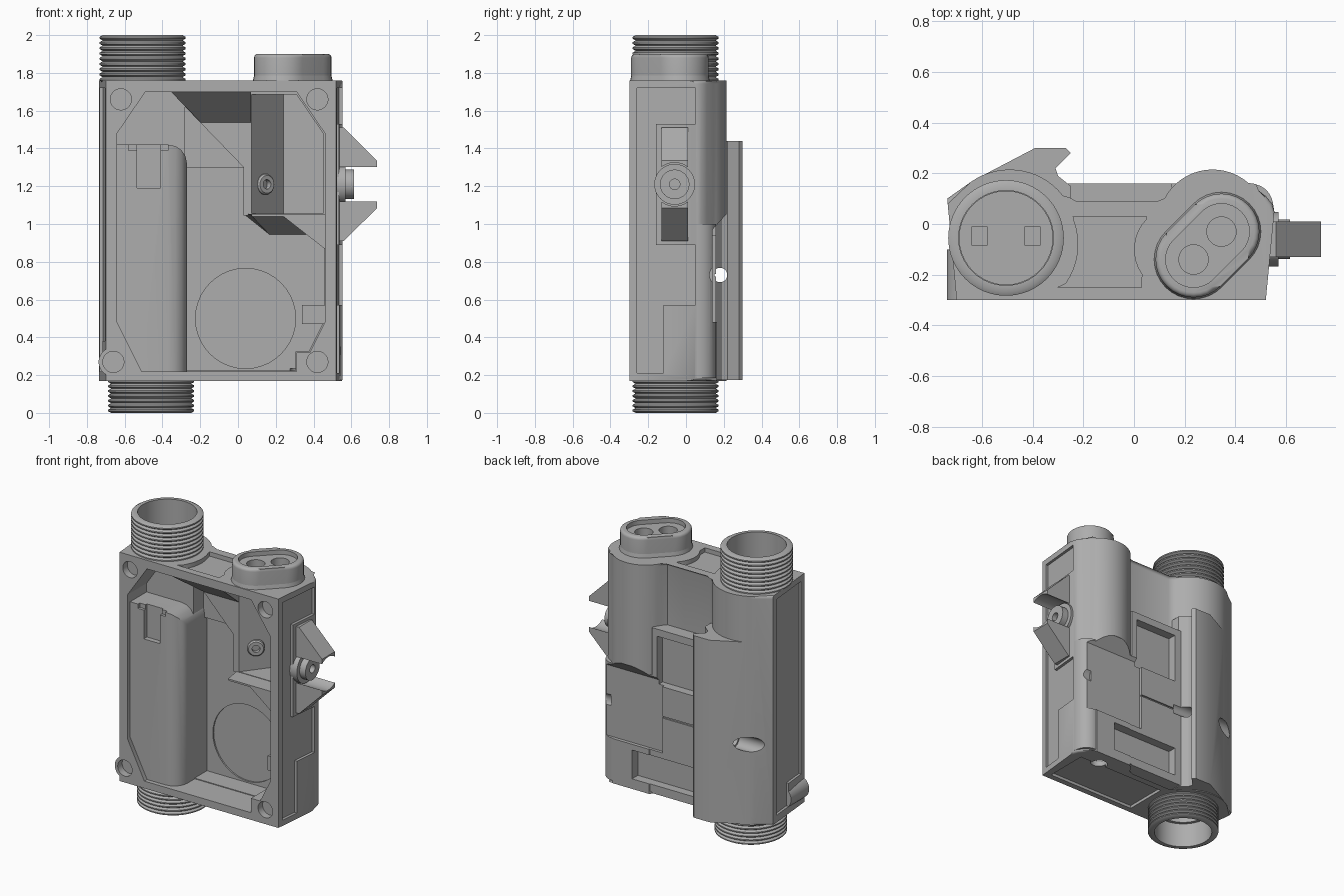
import bpy, bmesh, math
from mathutils import Vector, Matrix

if "Cube" in bpy.data.objects:
    bpy.data.objects.remove(bpy.data.objects["Cube"])

grey = bpy.data.materials.new("plain_grey")
grey.use_nodes = True
grey.diffuse_color = (0.42, 0.42, 0.42, 1)
grey.node_tree.nodes["Principled BSDF"].inputs["Base Color"].default_value = (0.42, 0.42, 0.42, 1)


def finish(bm, name):
    bmesh.ops.recalc_face_normals(bm, faces=bm.faces)
    mesh = bpy.data.meshes.new(name)
    bm.to_mesh(mesh)
    bm.free()
    mesh.materials.append(grey)
    ob = bpy.data.objects.new(name, mesh)
    bpy.context.collection.objects.link(ob)
    return ob


def prism(name, axis, poly, a, b, poly2=None, shear=0, edge_rule=None, width=0.02):
    """Extrude (or loft) a flat outline along an axis; optionally bevel chosen edges."""
    place = {"x": lambda u, v, w: (w + shear * (u + 0.3), u, v),
             "y": lambda u, v, w: (u, w, v),
             "z": lambda u, v, w: (u, v, w)}[axis]
    bm = bmesh.new()
    low = [bm.verts.new(place(u, v, a)) for u, v in poly]
    high = [bm.verts.new(place(u, v, b)) for u, v in (poly2 or poly)]
    bm.faces.new(low)
    bm.faces.new(high)
    n = len(low)
    for i in range(n):
        j = (i + 1) % n
        bm.faces.new((low[i], low[j], high[j], high[i]))
    if edge_rule:
        chosen = [e for e in bm.edges if edge_rule(e.verts[0].co, e.verts[1].co)]
        bmesh.ops.bevel(bm, geom=chosen, offset=width, segments=4, profile=0.5, affect="EDGES")
    return finish(bm, name)


def rect(u0, v0, u1, v1):
    return [(u0, v0), (u1, v0), (u1, v1), (u0, v1)]


def box(name, lo, hi, edge_rule=None, width=0.02):
    return prism(name, "z", rect(lo[0], lo[1], hi[0], hi[1]), lo[2], hi[2],
                 edge_rule=edge_rule, width=width)


def arc(cx, cy, r, a0, a1, n=16):
    angles = [math.radians(a0 + (a1 - a0) * i / n) for i in range(n + 1)]
    return [(cx + r * math.cos(t), cy + r * math.sin(t)) for t in angles]


def disc(cx, cy, r, n=40):
    return arc(cx, cy, r, 0, 360 - 360 / n, n - 1)


def capsule(r):
    return arc(0.345, -0.03, r, -45, 135) + arc(0.235, -0.14, r, 135, 315)


def combine(target, operation, other):
    mod = target.modifiers.new("combine", "BOOLEAN")
    mod.operation = operation
    mod.solver = "EXACT"
    mod.object = other
    bpy.context.view_layer.objects.active = target
    bpy.ops.object.modifier_apply(modifier=mod.name)
    bpy.data.objects.remove(other)


def smooth(ob):
    bpy.ops.object.select_all(action="DESELECT")
    ob.select_set(True)
    bpy.context.view_layer.objects.active = ob
    bpy.ops.object.shade_smooth_by_angle(angle=math.radians(32))


def lathe(name, profile, cx, cy, steps=64):
    """Revolve a closed radius/height profile."""
    bm = bmesh.new()
    rings = []
    for i in range(steps):
        t = math.tau * i / steps
        rings.append([bm.verts.new((cx + r * math.cos(t), cy + r * math.sin(t), z)) for r, z in profile])
    for i in range(steps):
        p, q = rings[i], rings[(i + 1) % steps]
        for k in range(len(profile)):
            m = (k + 1) % len(profile)
            bm.faces.new((p[k], q[k], q[m], p[m]))
    return finish(bm, name)


# Housing outline with two rounded columns, rim edges softened except at the front
outline = [(-0.70, -0.3), (0.52, -0.3), (0.554, 0.05), (0.545, 0.08), (0.52, 0.11)]
outline += arc(0.31, 0.0, 0.215, 42, 152) + [(0.095, 0.07), (-0.23, 0.07)]
outline += arc(-0.49, -0.05, 0.265, 32, 125) + [(-0.737, 0.1)]
rim = lambda p, q: abs(p.z - q.z) < 0.001 and min(p.y, q.y) > -0.29
body = prism("housing", "z", outline, 0.17, 1.76, edge_rule=rim, width=0.018)

# Rear plate, lower rear fill, hooked rear flange and corner boss
combine(body, "UNION", box("rear_plate", (-0.3, 0, 0.18), (0.15, 0.16, 1.33)))
lower_back = [(-0.28, 0.01), (0.54, 0.01), (0.552, 0.06)] + arc(0.46, 0.07, 0.089, 10, 90, 8) + [(-0.28, 0.159)]
combine(body, "UNION", prism("lower_back", "z", lower_back, 0.185, 1.0))
flange = [(-0.7, 0.02), (-0.733, 0.1), (-0.6, 0.19), (-0.39, 0.3), (-0.27, 0.3), (-0.25, 0.28),
          (-0.31, 0.22), (-0.30, 0.19), (-0.25, 0.15), (-0.25, 0.02)]
combine(body, "UNION", prism("flange", "z", flange, 0.175, 1.44))
combine(body, "UNION", prism("corner_boss", "y", disc(-0.66, 0.27, 0.078), -0.299, -0.08))

# Front cavity with deeper lower wall, corner triangle and right pocket
opening = [(-0.64, 0.48), (-0.51, 0.22), (0.31, 0.22), (0.31, 0.32), (0.38, 0.32),
           (0.46, 0.48), (0.46, 1.48), (0.31, 1.7), (-0.49, 1.7), (-0.64, 1.48)]
combine(body, "DIFFERENCE", prism("cut", "y", opening, -0.4, -0.09))
lower_wall = [(-0.4, 0.225), (0.305, 0.225), (0.305, 0.325), (0.375, 0.325), (0.455, 0.485),
              (0.455, 1.045), (0.03, 1.045), (0.03, 1.3), (-0.4, 1.3)]
combine(body, "DIFFERENCE", prism("cut", "y", lower_wall, -0.1, 0.045))
triangle = [(-0.28, 1.29), (0.03, 1.29), (0.03, 1.3), (-0.28, 1.62)]
combine(body, "DIFFERENCE", prism("cut", "y", triangle, -0.1, 0.02))
pocket = [(0.45, 1.055), (0.45, 1.48), (0.31, 1.685)]
combine(body, "DIFFERENCE", prism("cut", "y", [(0.06, 1.685), (0.06, 1.055)] + pocket, -0.105, 0.13,
                                  [(0.24, 1.685), (0.24, 1.055)] + pocket))
combine(body, "DIFFERENCE", prism("cut", "y", disc(0.04, 0.5, 0.265), 0.0, 0.055))

# Sloped ceiling wedge and shelf with a sloped underside
combine(body, "UNION", prism("ceiling_wedge", "y", [(-0.36, 1.71), (-0.35, 1.695), (0.07, 1.695), (0.07, 1.71)],
                             -0.28, -0.08, [(-0.36, 1.71), (-0.19, 1.53), (0.07, 1.53), (0.07, 1.71)]))
combine(body, "UNION", prism("shelf", "y", [(0.07, 1.052), (0.075, 1.04), (0.24, 1.04), (0.47, 0.86), (0.47, 1.052)],
                             -0.21, 0.06, [(0.03, 1.052), (0.17, 0.94), (0.37, 0.94), (0.47, 0.862), (0.47, 1.052)]))

# Inner tube housing with rounded right side
inner = lambda p, q: (min(p.x, q.x) > -0.28 and
                      (max(p.y, q.y) < -0.2 or min(p.z, q.z) > 1.4))
combine(body, "UNION", box("inner_column", (-0.66, -0.27, 0.2), (-0.27, 0.06, 1.42), inner, 0.1))
combine(body, "DIFFERENCE", box("cut", (-0.535, -0.35, 1.19), (-0.41, -0.235, 1.45)))
combine(body, "DIFFERENCE", box("cut", (-0.58, -0.35, 1.39), (-0.37, -0.25, 1.45)))

# Tube bores, battery contact slots and bottom opening
combine(body, "DIFFERENCE", prism("cut", "z", disc(-0.46, -0.055, 0.165), 0.1, 1.25))
combine(body, "DIFFERENCE", prism("cut", "z", disc(-0.505, -0.055, 0.184), 1.725, 1.8))
for x in (-0.61, -0.4):
    combine(body, "DIFFERENCE", box("cut", (x - 0.03, -0.085, 1.65), (x + 0.03, -0.01, 1.8)))
combine(body, "DIFFERENCE", box("cut", (-0.19, -0.26, 0.1), (0.48, 0.04, 0.19)))
combine(body, "DIFFERENCE", prism("cut", "z", disc(0.33, 0.04, 0.055), 0.1, 0.235))

# Front screw holes
for x, z in ((-0.62, 1.66), (0.42, 1.66), (0.42, 0.27), (-0.66, 0.27)):
    combine(body, "DIFFERENCE", prism("cut", "y", disc(x, z, 0.056, 28), -0.4, -0.25))

# Top recess with concave sides
top_recess = ([(-0.30, -0.25), (0.03, -0.25)] + arc(0.17, -0.1, 0.17, 215, 135, 8) +
              [(0.05, 0.03), (-0.24, 0.03)] + arc(-0.49, -0.08, 0.27, 20, -35, 8))
combine(body, "DIFFERENCE", prism("cut", "z", top_recess, 1.73, 1.8))

# Rear windows, groove, saddle, cross hole and side notch
for (x0, z0, x1, z1), y in (((-0.21, 0.94, 0.11, 1.28), 0.1), ((-0.21, 0.24, 0.3, 0.44), 0.1),
                            ((-0.24, 0.723, 0.09, 0.735), 0.15)):
    combine(body, "DIFFERENCE", prism("cut", "y", rect(x0, z0, x1, z1), y, 0.21))
saddle = [(0.4, 1.05), (0.212, 1.05), (0.14, 0.97), (0.14, 0.48), (0.164, 0.48), (0.164, 0.1), (0.4, 0.1)]
combine(body, "DIFFERENCE", prism("cut", "x", saddle, 0.07, 0.7))
combine(body, "DIFFERENCE", prism("cut", "x", disc(0.18, 0.73, 0.038), -0.9, -0.2))
combine(body, "DIFFERENCE", prism("cut", "x", disc(0.18, 0.73, 0.05), -0.9, -0.5))
combine(body, "DIFFERENCE", prism("cut", "x", disc(0.18, 0.73, 0.055), 0.48, 0.7))

# Recessed side panels on the slanted sides
right_panel = [(-0.26, 1.72), (0.05, 1.72), (0.05, 1.53), (-0.16, 1.53), (-0.16, 0.89),
               (0.05, 0.89), (0.05, 0.57), (-0.12, 0.57), (-0.12, 0.21), (-0.26, 0.21)]
combine(body, "DIFFERENCE", prism("cut", "x", right_panel, 0.503, 0.65, shear=0.09))
left_panel = [(-0.26, 1.72), (0.05, 1.72), (0.05, 0.22), (-0.1, 0.22), (-0.1, 0.38), (-0.26, 0.38)]
combine(body, "DIFFERENCE", prism("cut", "x", left_panel, -0.85, -0.683, shear=-0.09))
smooth(body)


# Threaded tube ends
def threaded_tube(name, cx, z0, z1, turns, bore):
    profile = [(bore, z1), (bore, z0)]
    pitch = (z1 - z0) / turns
    for i in range(turns):
        z = z0 + i * pitch
        profile += [(0.212, z), (0.228, z + pitch * 0.35), (0.228, z + pitch * 0.65)]
    profile.append((0.212, z1))
    smooth(lathe(name, profile, cx, -0.055))


threaded_tube("upper_threaded_tube", -0.505, 1.75, 2.0, 9, 0.187)
threaded_tube("lower_threaded_tube", -0.46, 0.0, 0.18, 7, 0.185)

# Oblong socket on top with two holes
top_edge = lambda p, q: min(p.z, q.z) > 1.89
socket = prism("top_socket", "z", capsule(0.15), 1.75, 1.9, edge_rule=top_edge, width=0.02)
combine(socket, "DIFFERENCE", prism("cut", "z", capsule(0.11), 1.87, 2.0))
for x, y in ((0.235, -0.14), (0.345, -0.03)):
    combine(socket, "DIFFERENCE", prism("cut", "z", disc(x, y, 0.058, 32), 1.82, 2.0))
smooth(socket)
smooth(prism("socket_foot", "z", capsule(0.158), 1.75, 1.785, capsule(0.15)))

# Side latch mount: base, pivot, pin hole and two wedge fins scooped around the pivot
smooth(prism("latch_base", "x", disc(-0.06, 1.21, 0.108), 0.5, 0.57))
pivot = prism("latch_pivot", "x", disc(-0.06, 1.21, 0.078), 0.5, 0.615)
combine(pivot, "DIFFERENCE", prism("cut", "x", disc(-0.06, 1.21, 0.028, 20), 0.58, 0.7))
smooth(pivot)
for name, s in (("upper_fin", 1), ("lower_fin", -1)):
    side = [(0.5, 0.3), (0.56, 0.3), (0.737, 0.125), (0.737, 0.085), (0.5, 0.085)]
    fin = prism(name, "y", [(x, 1.21 + s * z) for x, z in side], -0.13, 0.01)
    combine(fin, "DIFFERENCE", prism("cut", "x", disc(-0.06, 1.21, 0.115), 0.45, 0.8))
    smooth(fin)

# Angled boss and small block inside the cavity
boss = lathe("inner_boss", [(0.025, -0.03), (0.055, -0.03), (0.055, 0.03), (0.047, 0.04), (0.025, 0.04)], 0, 0, 32)
aim = Vector((0.6, -0.8, 0)).to_track_quat("Z", "Y").to_matrix().to_4x4()
boss.data.transform(Matrix.Translation((0.13, 0.01, 1.21)) @ aim)
smooth(boss)
box("inner_block", (0.34, -0.16, 0.47), (0.465, 0.05, 0.57))
